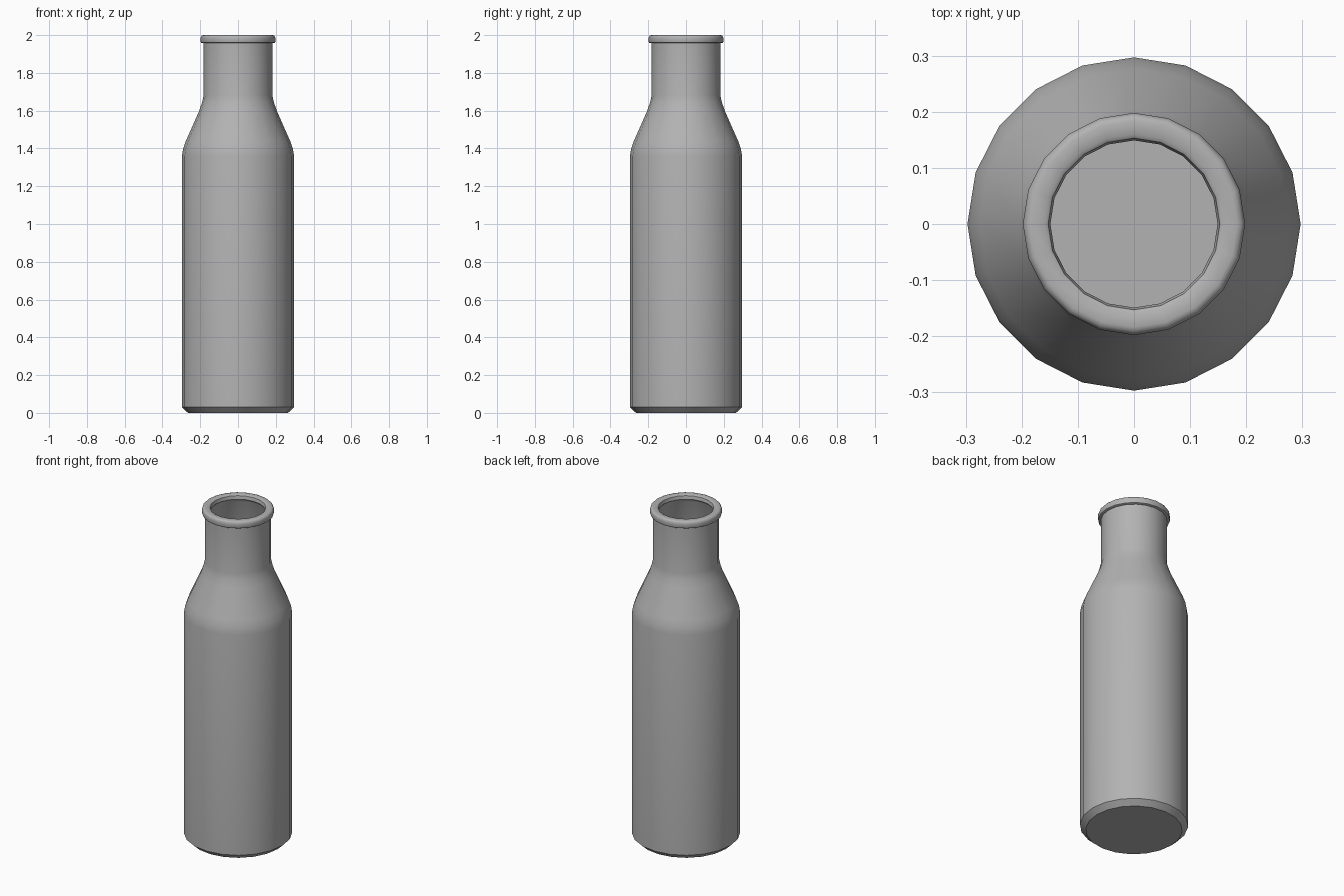
import bpy
import bmesh
import math

SIDES = 20

cube = bpy.data.objects.get("Cube")
if cube:
    bpy.data.objects.remove(cube, do_unlink=True)

# Single grey material
grey = bpy.data.materials.new("plain grey")
grey.use_nodes = True
colour = (0.45, 0.45, 0.45, 1.0)
grey.diffuse_color = colour
grey.node_tree.nodes["Principled BSDF"].inputs["Base Color"].default_value = colour


def lathe(name, profile):
    """Spin an (radius, height) profile around z, capping both ends."""
    bm = bmesh.new()
    rings = []
    for r, z in profile:
        angles = [math.tau * i / SIDES for i in range(SIDES)]
        rings.append([bm.verts.new((r * math.cos(a), r * math.sin(a), z)) for a in angles])
    for low, high in zip(rings, rings[1:]):
        for i in range(SIDES):
            j = (i + 1) % SIDES
            bm.faces.new((low[i], low[j], high[j], high[i]))
    bm.faces.new(list(reversed(rings[0])))
    bm.faces.new(rings[-1])
    bmesh.ops.recalc_face_normals(bm, faces=bm.faces)
    mesh = bpy.data.meshes.new(name)
    bm.to_mesh(mesh)
    bm.free()
    mesh.materials.append(grey)
    obj = bpy.data.objects.new(name, mesh)
    bpy.context.collection.objects.link(obj)
    bpy.ops.object.select_all(action='DESELECT')
    obj.select_set(True)
    bpy.context.view_layer.objects.active = obj
    bpy.ops.object.shade_smooth_by_angle(angle=math.radians(40))
    return obj


# Chamfered base, straight body, shoulder and neck
outer = [(0.265, 0), (0.297, 0.03), (0.297, 1.36), (0.29, 1.4), (0.276, 1.44),
         (0.205, 1.6), (0.19, 1.645), (0.182, 1.68), (0.182, 1.957)]

# Rolled lip around the mouth
lip = [(0.191, 1.957), (0.196, 1.96), (0.198, 1.966), (0.198, 1.984),
       (0.196, 1.992), (0.191, 1.998), (0.184, 2.0), (0.16, 2.0),
       (0.153, 1.995), (0.149, 1.975)]

# Hollow inside, running down to the floor
inner = [(0.163, 1.957), (0.163, 1.68), (0.185, 1.6), (0.256, 1.44),
         (0.277, 1.36), (0.277, 0.03)]

lathe("bottle", outer + lip + inner)
